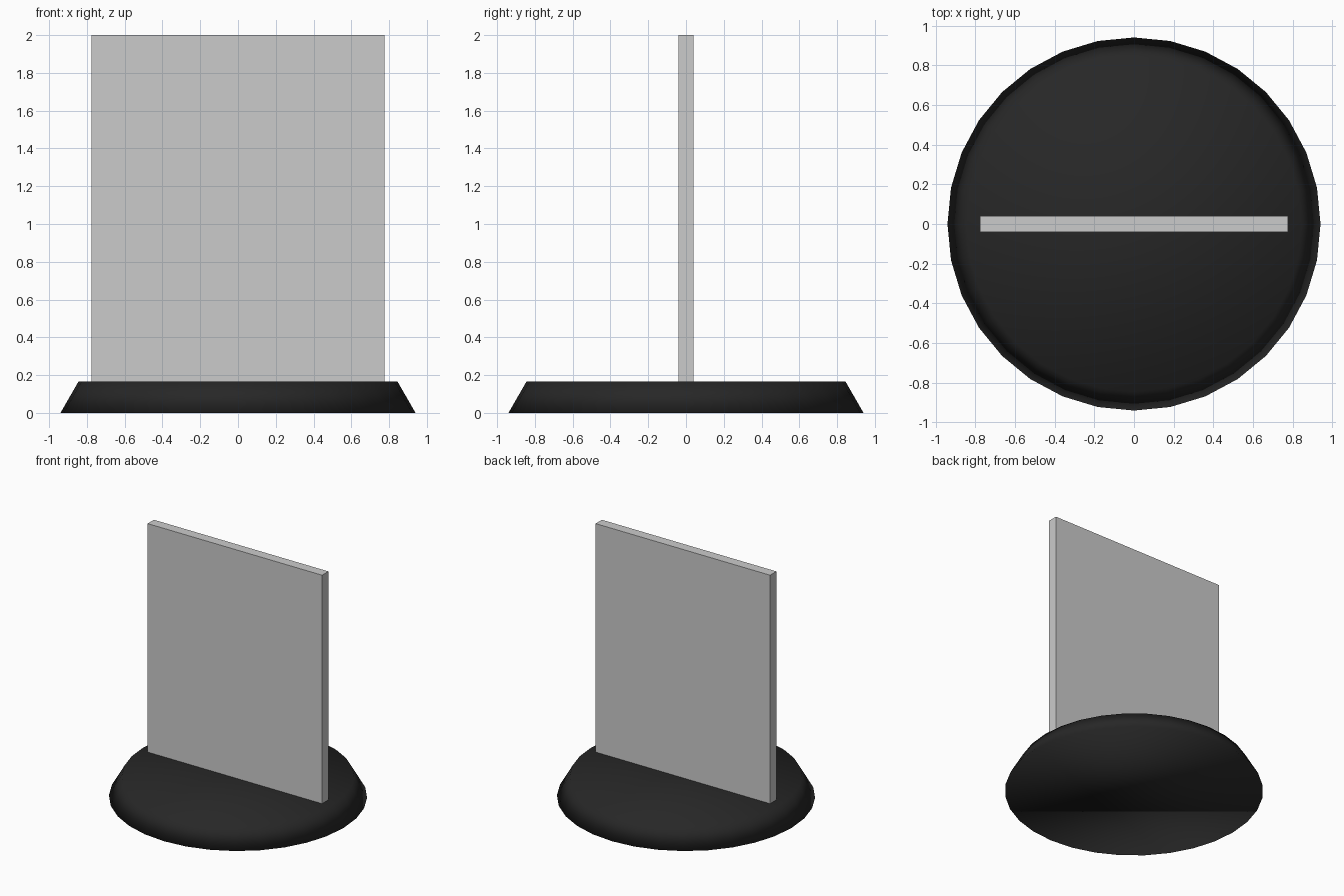
import bpy

if "Cube" in bpy.data.objects:
    bpy.data.objects.remove(bpy.data.objects["Cube"])

# Round base: 32-sided tapered disc, fully smooth shaded
HEIGHT = 0.165
bpy.ops.mesh.primitive_cone_add(vertices=32, radius1=0.94, radius2=0.845,
                                depth=HEIGHT, end_fill_type='NGON',
                                location=(0, 0, HEIGHT / 2))
base = bpy.context.object
base.name = "round_base"
bpy.ops.object.shade_smooth()
black = bpy.data.materials.new("black_plastic")
black.diffuse_color = (0.02, 0.02, 0.02, 1)
black.use_nodes = True
black.node_tree.nodes["Principled BSDF"].inputs["Base Color"].default_value = black.diffuse_color
base.data.materials.append(black)

# Upright panel: thin flat slab standing across the base, seated on its top
bpy.ops.mesh.primitive_cube_add(size=1, location=(0, 0, (HEIGHT + 2) / 2))
panel = bpy.context.object
panel.name = "upright_panel"
panel.scale = (1.55, 0.08, 2 - HEIGHT)
bpy.ops.object.transform_apply(location=False, rotation=False, scale=True)
